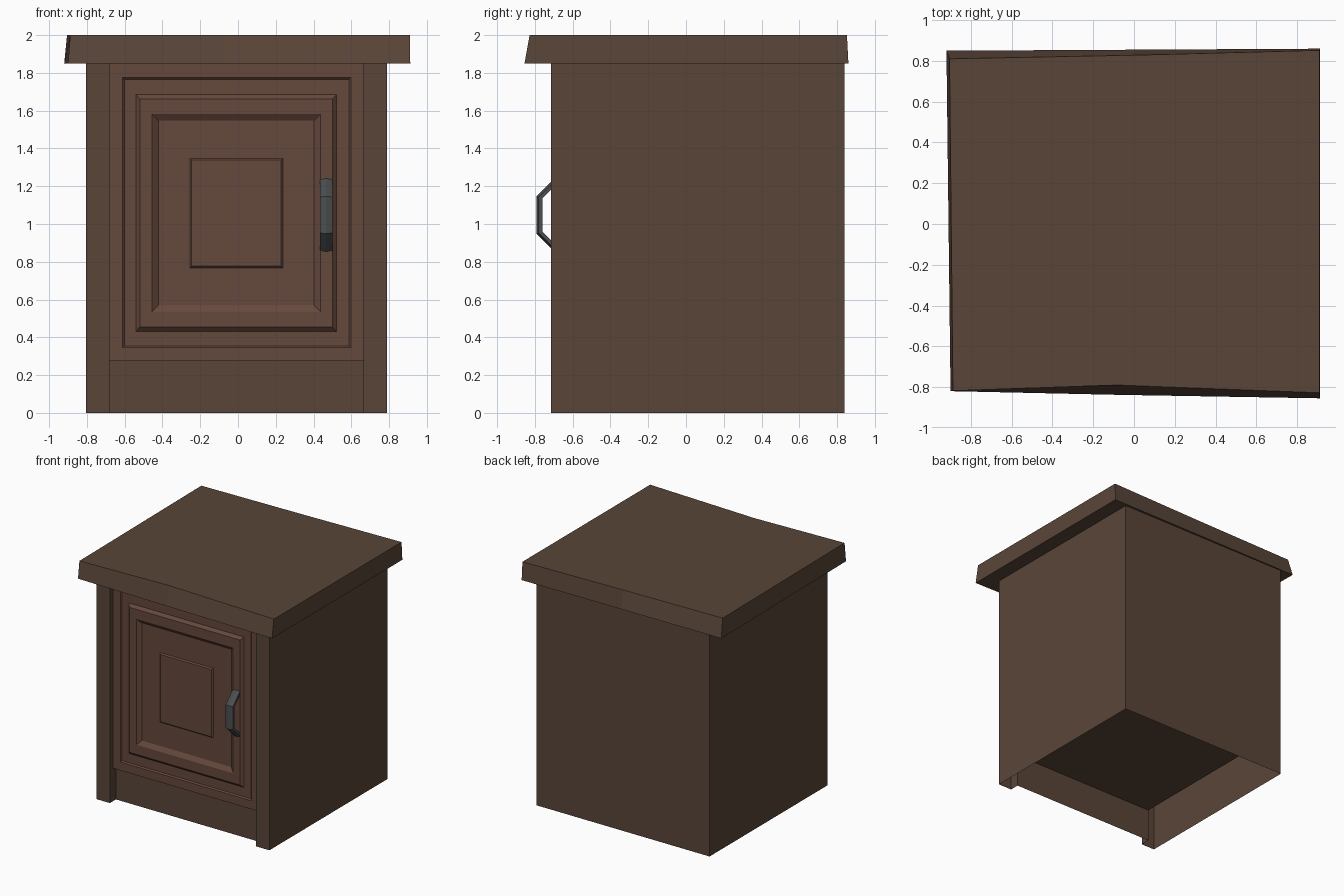
import bpy
from mathutils import Vector

if "Cube" in bpy.data.objects:
    bpy.data.objects.remove(bpy.data.objects["Cube"])


def material(name, rgb):
    m = bpy.data.materials.new(name)
    m.diffuse_color = (*rgb, 1)
    m.use_nodes = True
    m.node_tree.nodes["Principled BSDF"].inputs["Base Color"].default_value = m.diffuse_color
    return m


WOOD = material("dark_wood", (0.10, 0.06, 0.04))
DOOR = material("door_wood", (0.13, 0.065, 0.045))
METAL = material("dark_metal", (0.07, 0.075, 0.08))


def make(name, verts, faces, mat):
    me = bpy.data.meshes.new(name)
    me.from_pydata(verts, [], faces)
    me.materials.append(mat)
    ob = bpy.data.objects.new(name, me)
    bpy.context.collection.objects.link(ob)
    return ob


def loft(name, rings, mat, start=False, end=True):
    """Bridge equal-sized rings of points, optionally capping the ends."""
    n = len(rings[0])
    verts = [p for r in rings for p in r]
    faces = [(k * n + i, k * n + (i + 1) % n, (k + 1) * n + (i + 1) % n, (k + 1) * n + i)
             for k in range(len(rings) - 1) for i in range(n)]
    if start:
        faces.append(tuple(reversed(range(n))))
    if end:
        faces.append(tuple(range(len(verts) - n, len(verts))))
    return make(name, verts, faces, mat)


L, R, FRONT, BACK, TOP = -0.805, 0.79, -0.715, 0.84, 1.85
DL, DR, DB = -0.68, 0.665, 0.275          # door opening
RAIL, FACE = -0.635, -0.675               # rail and door planes

# Open-bottomed carcass: stile returns, stiles, sides and back as one sheet
plan = [(DL, RAIL), (DL, FRONT), (L, FRONT), (L, BACK),
        (R, BACK), (R, FRONT), (DR, FRONT), (DR, RAIL)]
n = len(plan)
make("carcass", [(x, y, z) for z in (0, TOP) for x, y in plan],
     [(i + 1, i, n + i, n + i + 1) for i in range(n - 1)], WOOD)

# Bottom rail and cabinet floor
make("bottom_rail", [(DL, RAIL, 0), (DR, RAIL, 0), (DR, RAIL, DB), (DL, RAIL, DB)],
     [(0, 1, 2, 3)], WOOD)
make("cabinet_floor", [(DL, FACE, DB), (DL, BACK, DB), (DR, BACK, DB), (DR, FACE, DB)],
     [(0, 1, 2, 3)], WOOD)

# Panelled door: nested rectangles stepping in and out (x0, x1, z0, z1, y)
steps = [
    (DL, DR, DB, TOP, FACE),
    (-0.612, 0.597, 0.345, 1.775, FACE),
    (-0.602, 0.587, 0.355, 1.765, FACE + 0.010),
    (-0.540, 0.522, 0.432, 1.685, FACE + 0.010),
    (-0.520, 0.500, 0.455, 1.662, FACE - 0.012),
    (-0.455, 0.437, 0.535, 1.582, FACE - 0.012),
    (-0.422, 0.403, 0.570, 1.547, FACE + 0.012),
    (-0.255, 0.237, 0.768, 1.348, FACE + 0.012),
    (-0.245, 0.227, 0.778, 1.338, FACE + 0.002),
]
loft("door", [[(a, y, c), (b, y, c), (b, y, d), (a, y, d)] for a, b, c, d, y in steps], DOOR)

# Slightly uneven hewn top slab
under = [(-0.90, -0.82), (-0.08, -0.838), (0.912, -0.855), (0.912, 0.86), (0, 0.855), (-0.92, 0.85)]
upper = [(-0.888, -0.818), (-0.08, -0.79), (0.91, -0.828), (0.91, 0.852), (0, 0.828), (-0.905, 0.81)]
loft("top_slab", [[(x, y, TOP) for x, y in under], [(x, y, 2.0) for x, y in upper]],
     WOOD, start=True)

# Faceted bent handle: ridged cross-section swept along a path in the y-z plane
path = [Vector(p) for p in ((-0.685, 0.865), (-0.775, 0.955), (-0.775, 1.14), (-0.685, 1.23))]
section = [(0, 0.016), (0.033, 0.006), (0.033, -0.014), (-0.033, -0.014), (-0.033, 0.006)]
rings = []
for i, p in enumerate(path):
    dirs = [(path[j + 1] - path[j]).normalized() for j in (i - 1, i) if 0 <= j < len(path) - 1]
    t = sum(dirs, Vector((0, 0))).normalized()
    out = Vector((-t.y, t.x)) / t.dot(dirs[0])
    rings.append([(0.467 + u, p.x + out.x * v, p.y + out.y * v) for u, v in section])
loft("handle", rings, METAL, start=True)
